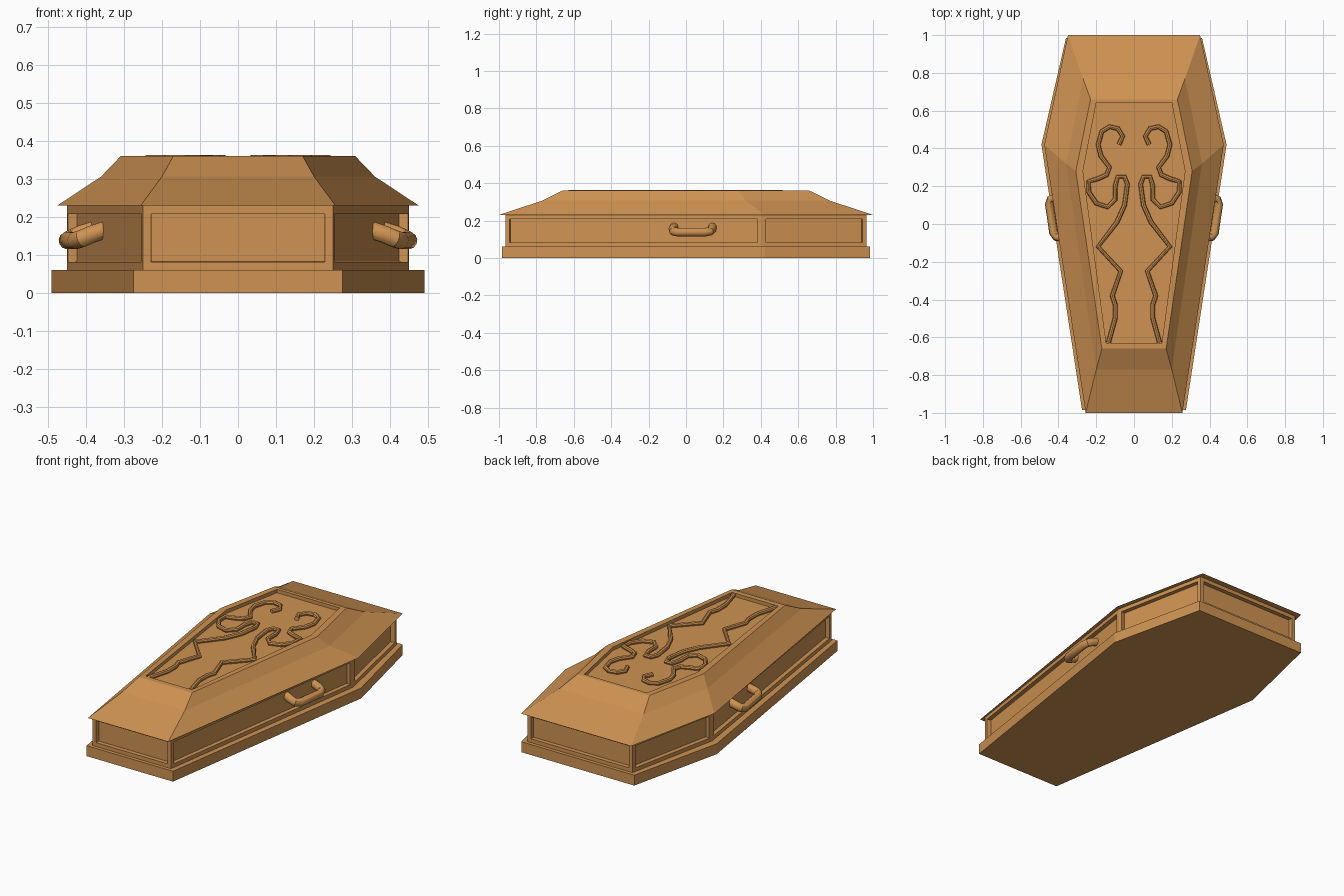
import bpy, bmesh
from mathutils import Vector

if "Cube" in bpy.data.objects:
    bpy.data.objects.remove(bpy.data.objects["Cube"])

wood = bpy.data.materials.new("wood")
wood.diffuse_color = (0.62, 0.29, 0.085, 1)
wood.use_nodes = True
wood.node_tree.nodes["Principled BSDF"].inputs["Base Color"].default_value = wood.diffuse_color


def ring(foot, wide, head, z):
    """Six-sided coffin outline from three right-hand corners (x, y)."""
    right = [foot, wide, head]
    return [(x, y, z) for x, y in right] + [(-x, y, z) for x, y in reversed(right)]


def loft(name, rings, panel=None):
    """Skin stacked outlines, cap both ends, optionally recess the side faces."""
    bm = bmesh.new()
    loops = [[bm.verts.new(p) for p in r] for r in rings]
    bm.faces.new(list(reversed(loops[0])))
    bm.faces.new(loops[-1])
    sides = []
    for a, b in zip(loops, loops[1:]):
        for i in range(6):
            j = (i + 1) % 6
            sides.append(bm.faces.new((a[i], a[j], b[j], b[i])))
    bm.normal_update()
    if panel:
        thick, depth = panel
        bmesh.ops.inset_individual(bm, faces=sides, thickness=thick, use_even_offset=True)
        bm.normal_update()
        bmesh.ops.inset_individual(bm, faces=sides, thickness=0.0005, depth=-depth)
    me = bpy.data.meshes.new(name)
    bm.to_mesh(me)
    bm.free()
    ob = bpy.data.objects.new(name, me)
    bpy.context.collection.objects.link(ob)
    me.materials.append(wood)
    return ob


def tube(name, pts, radius, res):
    """Round tube along a path, converted to a smooth mesh."""
    cu = bpy.data.curves.new(name, 'CURVE')
    cu.dimensions = '3D'
    cu.bevel_depth = radius
    cu.bevel_resolution = res
    cu.use_fill_caps = True
    sp = cu.splines.new('POLY')
    sp.points.add(len(pts) - 1)
    for p, co in zip(sp.points, pts):
        p.co = (*co, 1)
    cu.materials.append(wood)
    ob = bpy.data.objects.new(name, cu)
    bpy.context.collection.objects.link(ob)
    bpy.ops.object.select_all(action='DESELECT')
    ob.select_set(True)
    bpy.context.view_layer.objects.active = ob
    bpy.ops.object.convert(target='MESH')
    bpy.ops.object.shade_smooth_by_angle()
    return ob


# Plinth
base = [(0.275, -0.985), (0.49, 0.42), (0.36, 0.985)]
loft("plinth", [ring(*base, 0), ring(*base, 0.06)])

# Body with recessed side panels
body = [(0.25, -0.965), (0.45, 0.405), (0.335, 0.965)]
loft("body", [ring(*body, 0.06), ring(*body, 0.23)], panel=(0.022, 0.024))

# Lid: two-slope roof with a sunken top panel
inner = [(0.147, -0.63), (0.27, 0.28), (0.2, 0.64)]
loft("lid", [
    ring((0.256, -1.0), (0.475, 0.42), (0.35, 1.0), 0.23),
    ring((0.2, -0.77), (0.36, 0.32), (0.27, 0.77), 0.306),
    ring((0.17, -0.66), (0.308, 0.28), (0.23, 0.66), 0.36),
    ring(*inner, 0.36),
    ring(*inner, 0.34),
])

# Carved scroll, one per side of the lid panel
scroll = [(.135, -.627), (.10, -.5), (.10, -.425), (.115, -.38), (.07, -.25),
          (.19, -.12), (.09, .01), (.05, .10), (.035, .21), (.05, .25),
          (.085, .25), (.10, .20), (.10, .13), (.14, .09), (.20, .11),
          (.24, .17), (.24, .225), (.19, .24), (.145, .26), (.13, .30),
          (.175, .36), (.19, .42), (.17, .49), (.13, .515), (.085, .505),
          (.06, .465), (.08, .42)]

# Handle path: along the wall, out from the wall, height
handle = [(-.103, -.035, .167), (-.106, .005, .154), (-.100, .03, .143),
          (-.075, .042, .138), (.075, .042, .138), (.100, .03, .143),
          (.106, .005, .154), (.103, -.035, .167)]
a, b = Vector(body[0]), Vector(body[1])
along = (b - a).normalized()
out = Vector((along.y, -along.x))
centre = a.lerp(b, 0.73)

for side, s in (("right", 1), ("left", -1)):
    tube(side + "_scroll", [(s * x, y, 0.35) for x, y in scroll], 0.0125, 2)
    pts = []
    for u, o, z in handle:
        p = centre + along * u + out * o
        pts.append((s * p.x, p.y, z))
    tube(side + "_handle", pts, 0.023, 4)
